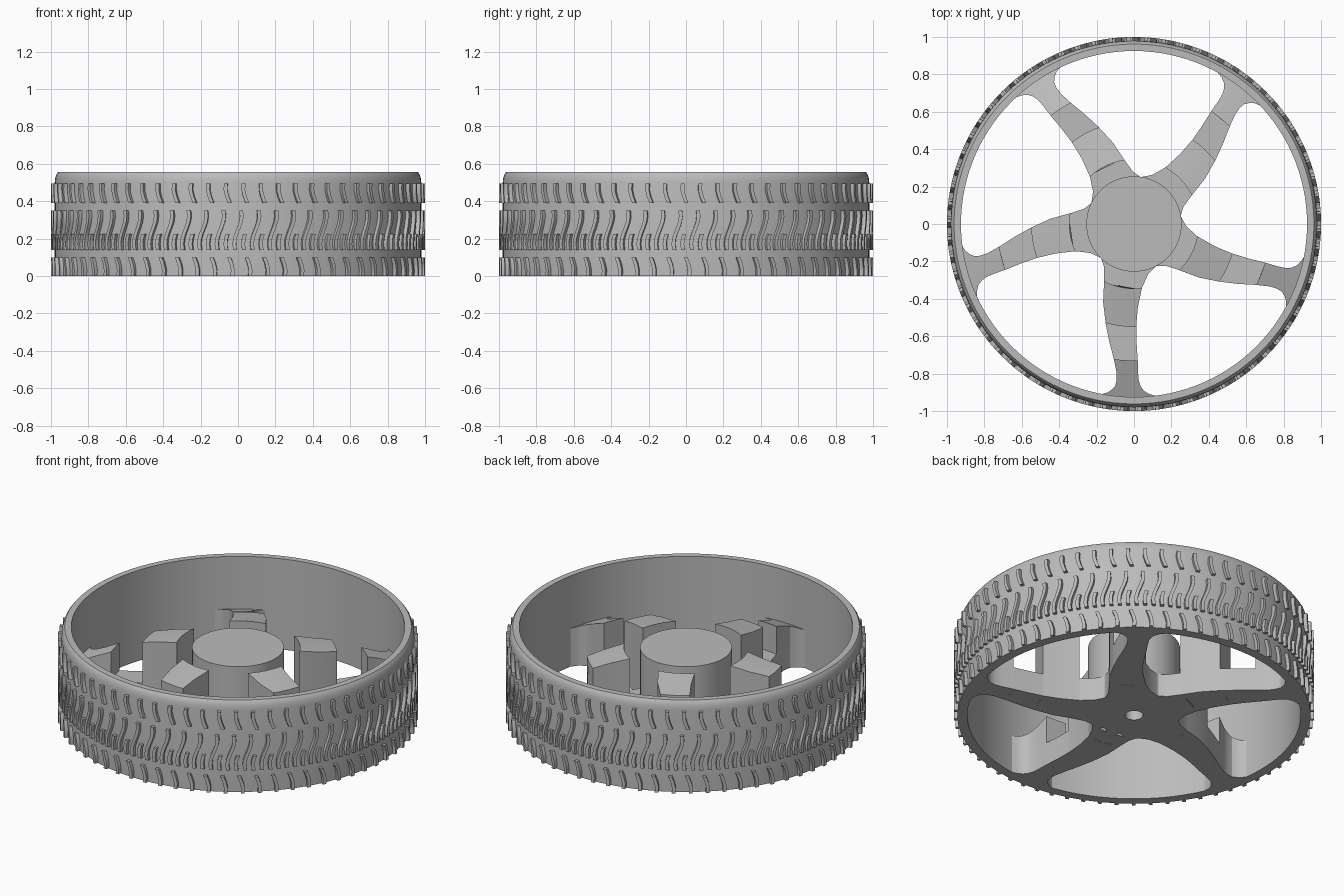
import bpy, bmesh, math
from mathutils import Matrix, Vector

cube = bpy.data.objects.get("Cube")
if cube:
    bpy.data.objects.remove(cube, do_unlink=True)

grey = bpy.data.materials.new("plain grey")
grey.use_nodes = True
COLOUR = (0.5, 0.5, 0.5, 1)
grey.diffuse_color = COLOUR
grey.node_tree.nodes["Principled BSDF"].inputs["Base Color"].default_value = COLOUR


def finish(bm, name, angle=30):
    bmesh.ops.remove_doubles(bm, verts=bm.verts, dist=1e-5)
    bmesh.ops.recalc_face_normals(bm, faces=bm.faces)
    mesh = bpy.data.meshes.new(name)
    bm.to_mesh(mesh)
    bm.free()
    mesh.materials.append(grey)
    obj = bpy.data.objects.new(name, mesh)
    bpy.context.collection.objects.link(obj)
    bpy.ops.object.select_all(action='DESELECT')
    obj.select_set(True)
    bpy.context.view_layer.objects.active = obj
    bpy.ops.object.shade_smooth_by_angle(angle=math.radians(angle))
    return obj


def lathe(name, profile, steps, closed):
    bm = bmesh.new()
    vs = [bm.verts.new((r, 0, z)) for r, z in profile]
    pairs = list(zip(vs, vs[1:])) + ([(vs[-1], vs[0])] if closed else [])
    edges = [bm.edges.new(p) for p in pairs]
    bmesh.ops.spin(bm, geom=vs + edges, cent=(0, 0, 0), axis=(0, 0, 1),
                   angle=math.tau, steps=steps, use_duplicate=False)
    return finish(bm, name)


def sweep(bm, sections):
    """Skin a closed solid through matching rings of points."""
    rings = [[bm.verts.new(p) for p in s] for s in sections]
    n = len(rings[0])
    for a, b in zip(rings, rings[1:]):
        for i in range(n):
            j = (i + 1) % n
            bm.faces.new((a[i], a[j], b[j], b[i]))
    bm.faces.new(rings[0])
    bm.faces.new(rings[-1])


# Rim band with a rounded upper shoulder
lathe("rim", [(0.925, 0), (0.98, 0), (0.98, 0.5), (0.977, 0.525),
              (0.97, 0.545), (0.962, 0.555), (0.925, 0.555)], 120, True)

# Hub with a blind axle hole underneath
lathe("hub", [(0, 0.3), (0.05, 0.3), (0.05, 0), (0.255, 0),
              (0.255, 0.43), (0, 0.43)], 64, False)

# Spoke outline: radius, trailing edge, leading edge
OUTLINE = [(0.24, -0.19, 0.15), (0.255, -0.175, 0.115), (0.28, -0.16, 0.075),
           (0.345, -0.16, 0.042), (0.45, -0.165, 0.02), (0.55, -0.152, 0.012),
           (0.64, -0.133, 0.014), (0.73, -0.108, 0.02), (0.8, -0.093, 0.022),
           (0.84, -0.093, 0.026), (0.87, -0.1, 0.036), (0.895, -0.12, 0.055),
           (0.912, -0.142, 0.08), (0.932, -0.185, 0.13)]
# Steps along a spoke: start radius, end radius, start height, end height
STEPS = [(0.24, 0.345, 0.14, 0.14), (0.345, 0.55, 0.43, 0.39),
         (0.55, 0.73, 0.14, 0.14), (0.73, 0.932, 0.31, 0.23)]
ACROSS = 6


def spoke_section(r, left, right, height):
    row = []
    for i in range(ACROSS + 1):
        x = left + (right - left) * i / ACROSS
        row.append(Vector((x, -math.sqrt(r * r - x * x), 0)))
    return row + [p + Vector((0, 0, height)) for p in reversed(row)]


for k in range(5):
    bm = bmesh.new()
    for r0, r1, h0, h1 in STEPS:
        sections = []
        for r, left, right in OUTLINE:
            if r0 <= r <= r1:
                h = h0 + (h1 - h0) * (r - r0) / (r1 - r0)
                sections.append(spoke_section(r, left, right, h))
        sweep(bm, sections)
    bm.transform(Matrix.Rotation(math.tau * k / 5, 4, 'Z'))
    finish(bm, f"spoke_{k + 1}", 25)

# Wavy tread bars: bottom, top, column offset
COLUMNS = 66
ROWS = [(0.39, 0.495, 0), (0.14, 0.35, 0.5), (0.14, 0.225, 0), (0, 0.1, 0)]
HALF_WIDTH = 0.01


def tread_section(angle, z):
    a = angle + 0.02 * math.sin(math.tau * (z - 0.2475) / 0.3)
    return [(r * math.cos(a + s), r * math.sin(a + s), z)
            for r, s in ((0.965, -HALF_WIDTH), (1, -HALF_WIDTH),
                         (1, HALF_WIDTH), (0.965, HALF_WIDTH))]


bm = bmesh.new()
for low, high, shift in ROWS:
    count = max(3, round((high - low) / 0.03))
    for c in range(COLUMNS):
        angle = math.tau * (c + shift) / COLUMNS
        sweep(bm, [tread_section(angle, low + (high - low) * i / count)
                   for i in range(count + 1)])
finish(bm, "tread")
